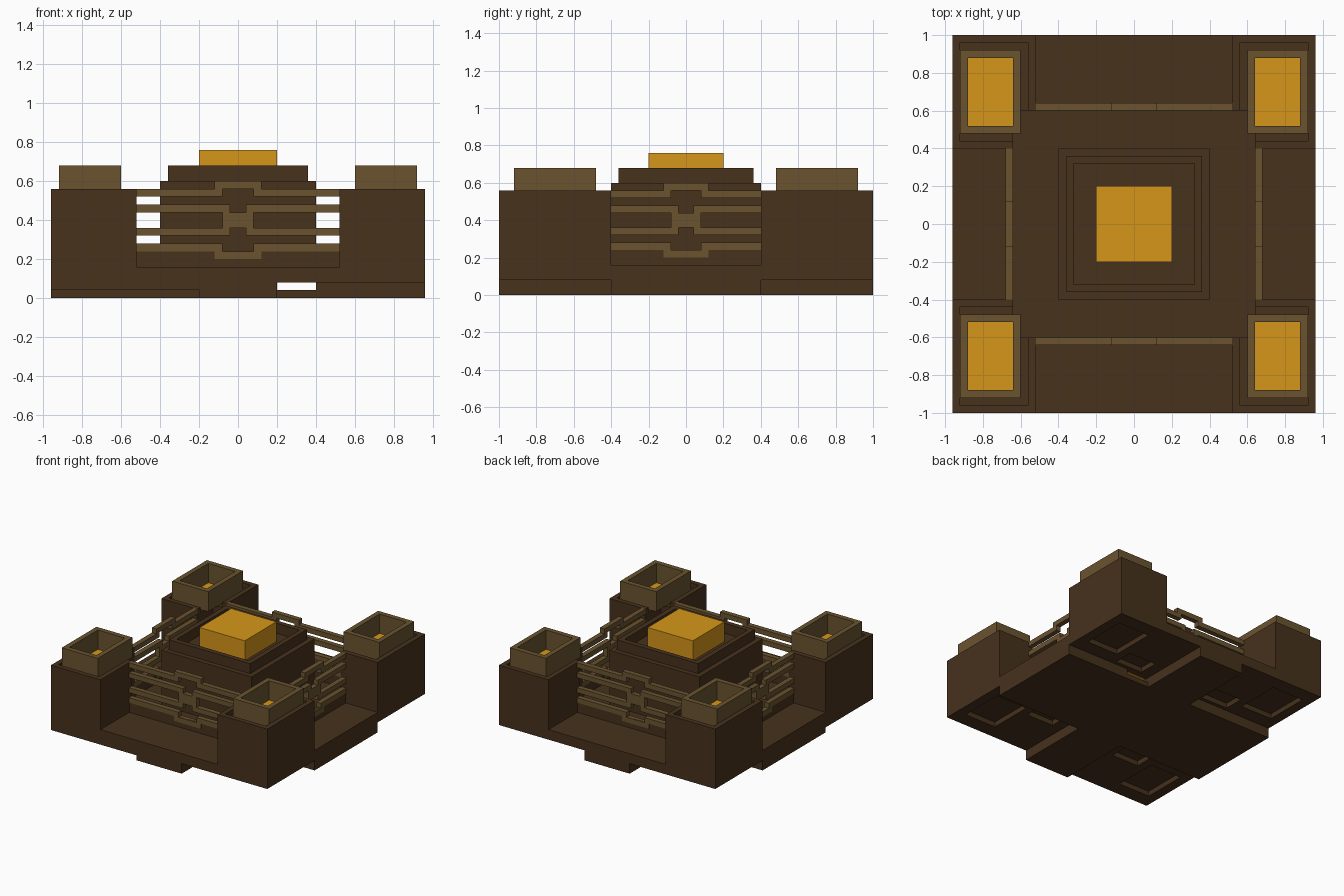
import bpy, bmesh

cube = bpy.data.objects.get("Cube")
if cube:
    bpy.data.objects.remove(cube, do_unlink=True)


def material(name, colour):
    m = bpy.data.materials.new(name)
    m.use_nodes = True
    m.diffuse_color = (*colour, 1)
    bsdf = next(n for n in m.node_tree.nodes if n.type == 'BSDF_PRINCIPLED')
    bsdf.inputs["Base Color"].default_value = (*colour, 1)
    bsdf.inputs["Roughness"].default_value = 0.8
    return m


DARK = material("dark brown", (0.063, 0.032, 0.012))
TAN = material("light brown", (0.145, 0.087, 0.030))
GOLD = material("gold", (0.67, 0.305, 0.010))


def boxes(name, mat, parts, sx=1, sy=1):
    """One object from boxes (x0, x1, y0, y1, z0, z1), mirrored by sx and sy."""
    bm = bmesh.new()
    for x0, x1, y0, y1, z0, z1 in parts:
        made = bmesh.ops.create_cube(bm, size=1)
        for v in made["verts"]:
            v.co.x = sx * (x1 if v.co.x > 0 else x0)
            v.co.y = sy * (y1 if v.co.y > 0 else y0)
            v.co.z = z1 if v.co.z > 0 else z0
    bmesh.ops.recalc_face_normals(bm, faces=bm.faces)
    mesh = bpy.data.meshes.new(name)
    bm.to_mesh(mesh)
    bm.free()
    mesh.materials.append(mat)
    ob = bpy.data.objects.new(name, mesh)
    bpy.context.collection.objects.link(ob)
    return ob


def ring(x0, x1, y0, y1, hx0, hx1, hy0, hy1, z0, z1):
    """Four boxes around a rectangular hole."""
    return [(x0, hx0, y0, y1, z0, z1), (hx1, x1, y0, y1, z0, z1),
            (hx0, hx1, y0, hy0, z0, z1), (hx0, hx1, hy1, y1, z0, z1)]


# Base slab and the cross-shaped foot, with a low slot on the left half
boxes("base_slab", DARK, [(-.96, .96, -1, 1, .12, .16)])
boxes("cross_foot", DARK, [
    (-.2, .2, -1, 1, 0, .12),
    (-.96, -.2, -.4, .4, 0, .12),
    (.2, .4, -.4, .4, 0, .04),
    (.2, .4, -.4, -.37, .08, .12),
    (.2, .4, .37, .4, .08, .12),
    (.4, .96, -.4, .4, 0, .12)])
boxes("slot_ceiling", GOLD, [(.2, .4, -.37, .37, .08, .12)])

# Corner towers with sunken tops, planters and hollow undersides
for sx, side in ((1, "left"), (-1, "right")):
    for sy, end in ((1, "back"), (-1, "front")):
        tag = f"_{end}_{side}"
        deep = sx < 0 and sy < 0
        low = .04 if deep else .08
        # Underside with an outer and an inner recess
        under = (ring(.56, .96, .4, 1, .6, .88, .52, .88, low, low + .04)
                 + ring(.2, .56, .4, 1, .29, .53, .43, .59, low, low + .04))
        if deep:
            under.append((.2, .96, .4, 1, .08, .12))
        boxes("corner_underside" + tag, DARK, under, sx, sy)
        boxes("tower" + tag, DARK, [
            (.52, .96, .6, 1, .16, .52),
            (.64, .96, .4, .6, .16, .52),
            (.92, .96, .4, 1, .52, .56),
            (.52, .92, .96, 1, .52, .56),
            (.52, .56, .6, .96, .52, .56),
            (.64, .92, .4, .44, .52, .56)], sx, sy)
        boxes("planter" + tag, TAN,
              ring(.60, .92, .48, .92, .64, .88, .52, .88, .52, .68), sx, sy)
        boxes("planter_filling" + tag, GOLD,
              [(.64, .88, .52, .88, .50, .525)], sx, sy)

# Central stepped block with a rimmed top and a gold core
boxes("central_block", DARK, [(-.4, .4, -.4, .4, .16, .60)])
boxes("central_rim", DARK,
      ring(-.36, .36, -.36, .36, -.32, .32, -.32, .32, .60, .68))
boxes("central_core", GOLD, [(-.2, .2, -.2, .2, .60, .76)])


def fence(name, half, d0, d1, along_x, sign):
    """Four rails with a stepped ornament in the middle, on a low dark kerb."""
    rects = [(-.08, .08, .56, .60), (-.08, .08, .36, .44), (-.08, .08, .20, .24)]
    for s in (-1, 1):
        for a, b, z0, z1 in ((.12, half, .52, .56), (.08, .12, .52, .60),
                             (.04, half, .44, .48), (.04, half, .32, .36),
                             (.12, half, .24, .28), (.08, .12, .20, .28)):
            rects.append((min(s * a, s * b), max(s * a, s * b), z0, z1))
    rails = [(a, b, d0, d1, z0, z1) for a, b, z0, z1 in rects]
    kerb = [(-half, half, d0 + .005, d1 - .005, .16, .24)]
    for part, mat, parts in (("", TAN, rails), ("_kerb", DARK, kerb)):
        if along_x:
            boxes(name + part, mat, parts, 1, sign)
        else:
            boxes(name + part, mat,
                  [(c, d, a, b, e, f) for a, b, c, d, e, f in parts], sign, 1)


# Railings between the towers
fence("fence_back", .52, .60, .64, True, 1)
fence("fence_front", .52, .60, .64, True, -1)
fence("fence_left", .40, .64, .68, False, 1)
fence("fence_right", .40, .64, .68, False, -1)
